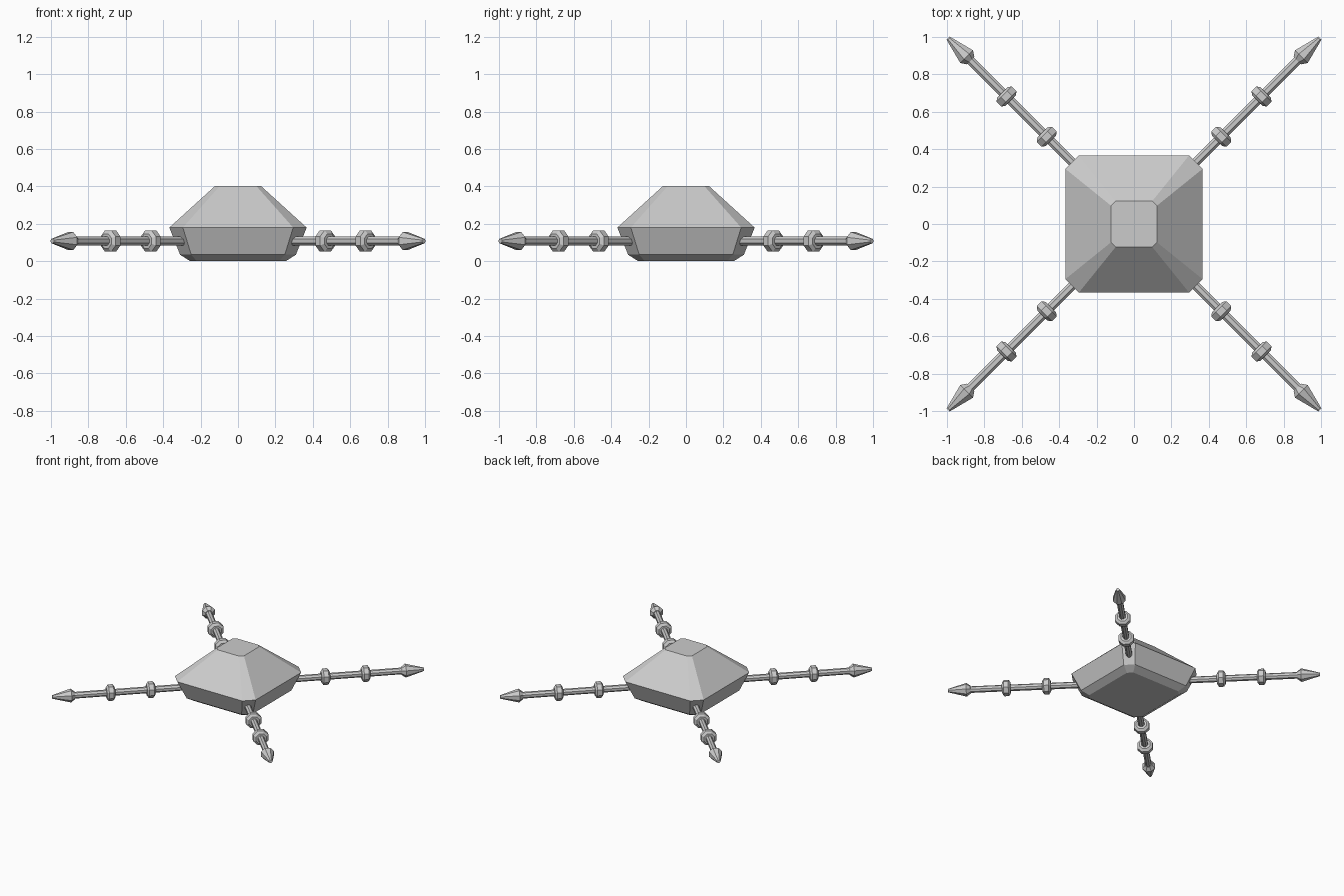
import bpy, bmesh, math
from mathutils import Matrix

cube = bpy.data.objects.get("Cube")
if cube:
    bpy.data.objects.remove(cube, do_unlink=True)

grey = bpy.data.materials.new("plain grey")
grey.use_nodes = True
COLOUR = (0.6, 0.6, 0.6, 1)
grey.diffuse_color = COLOUR
grey.node_tree.nodes["Principled BSDF"].inputs["Base Color"].default_value = COLOUR


def loft(name, rings, matrix=Matrix()):
    """Skin equal-sized rings of points and cap both ends."""
    bm = bmesh.new()
    loops = [[bm.verts.new(p) for p in ring] for ring in rings]
    for a, b in zip(loops, loops[1:]):
        for i in range(len(a)):
            j = (i + 1) % len(a)
            bm.faces.new((a[i], a[j], b[j], b[i]))
    bm.faces.new(loops[0])
    bm.faces.new(loops[-1])
    bmesh.ops.recalc_face_normals(bm, faces=bm.faces)
    mesh = bpy.data.meshes.new(name)
    bm.to_mesh(mesh)
    bm.free()
    mesh.materials.append(grey)
    ob = bpy.data.objects.new(name, mesh)
    ob.matrix_world = matrix
    bpy.context.collection.objects.link(ob)
    return ob


def chamfered_square(half, cut, z):
    k = half - cut
    return [(half, -k, z), (half, k, z), (k, half, z), (-k, half, z),
            (-half, k, z), (-half, -k, z), (-k, -half, z), (k, -half, z)]


def turned(name, profile, matrix, sides=8):
    """Faceted part turned about x from (distance, radius) pairs."""
    step = 2 * math.pi / sides
    rings = [[(d, r * math.cos((i + .5) * step), r * math.sin((i + .5) * step))
              for i in range(sides)] for d, r in profile]
    return loft(name, rings, matrix)


# Central body: bevelled foot, flared walls, sloping roof, small flat top
loft("body", [chamfered_square(0.255, 0.035, 0.0),
              chamfered_square(0.31, 0.06, 0.035),
              chamfered_square(0.367, 0.072, 0.18),
              chamfered_square(0.123, 0.025, 0.402)])

# Four diagonal arms, each with a rod, two collars and a pointed head
COLLAR = [(-0.032, 0.042), (-0.018, 0.062), (0.018, 0.062), (0.032, 0.042)]
ARMS = ["back_left", "back_right", "front_right", "front_left"]
for n, side in enumerate(ARMS):
    place = (Matrix.Translation((0, 0, 0.108))
             @ Matrix.Rotation(math.radians(45 + 90 * n), 4, 'Z'))
    turned(side + "_rod", [(0.3, 0.025), (1.26, 0.025)], place)
    for label, at in (("inner", 0.66), ("outer", 0.964)):
        turned(f"{side}_{label}_collar", [(at + d, r) for d, r in COLLAR], place)
    turned(side + "_tip", [(1.235, 0.03), (1.265, 0.052), (1.405, 0.013)], place)
